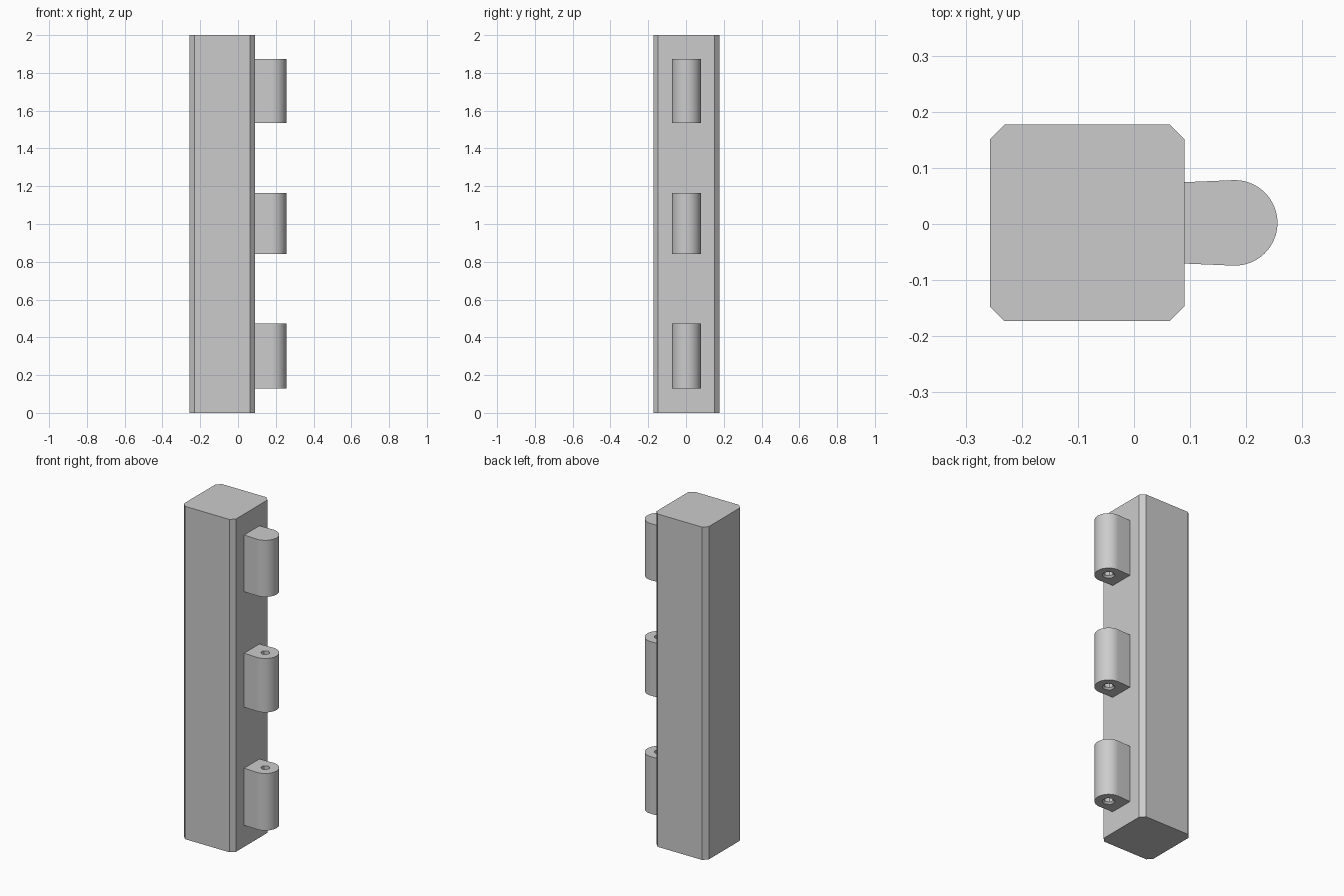
import bpy, bmesh, math

if "Cube" in bpy.data.objects:
    bpy.data.objects.remove(bpy.data.objects["Cube"])

grey = bpy.data.materials.new("plain grey")
grey.diffuse_color = (0.6, 0.6, 0.6, 1)
grey.use_nodes = True
grey.node_tree.nodes["Principled BSDF"].inputs["Base Color"].default_value = grey.diffuse_color
CY = 0.002               # depth centre of post and knuckles


def make_object(name, bm):
    bmesh.ops.recalc_face_normals(bm, faces=bm.faces)
    mesh = bpy.data.meshes.new(name)
    bm.to_mesh(mesh)
    bm.free()
    obj = bpy.data.objects.new(name, mesh)
    bpy.context.collection.objects.link(obj)
    mesh.materials.append(grey)
    return obj


def add_ring(bm, points, z):
    return [bm.verts.new((x, y, z)) for x, y in points]


def bridge(bm, a, b):
    for i in range(len(a)):
        j = (i + 1) % len(a)
        bm.faces.new((a[i], a[j], b[j], b[i]))


# Square post with chamfered upright corners
def make_post():
    x0, x1, h, c = -0.257, 0.09, 0.175, 0.026
    outline = [(x0 + c, -h), (x1 - c, -h), (x1, -h + c), (x1, h - c),
               (x1 - c, h), (x0 + c, h), (x0, h - c), (x0, -h + c)]
    outline = [(x, y + CY) for x, y in outline]
    bm = bmesh.new()
    low, high = add_ring(bm, outline, 0), add_ring(bm, outline, 2)
    bridge(bm, low, high)
    bm.faces.new(low)
    bm.faces.new(high)
    make_object("post", bm)


# Rounded hinge knuckle with a countersunk pin hole
def make_knuckle(name, z0, z1, through):
    cx, r, back = 0.1795, 0.0762, 0.09
    arc = [math.radians(-93 + 186 * i / 32) for i in range(33)]
    outline = [(cx + r * math.cos(a), CY + r * math.sin(a)) for a in arc]
    outline += [(back, CY + y) for y in (0.0725, 0.036, 0, -0.036, -0.0725)]
    angles = [math.atan2(y - CY, x - cx) for x, y in outline]

    def circle(rad):
        return [(cx + rad * math.cos(a), CY + rad * math.sin(a)) for a in angles]

    bm = bmesh.new()
    low, high = add_ring(bm, outline, z0), add_ring(bm, outline, z1)
    sink = add_ring(bm, circle(0.034), z0)
    bore = add_ring(bm, circle(0.024), z0 + 0.01)
    end = add_ring(bm, circle(0.024), z1 if through else z1 - 0.04)
    for a, b in ((low, high), (low, sink), (sink, bore), (bore, end)):
        bridge(bm, a, b)
    if through:
        bridge(bm, end, high)
    else:
        bm.faces.new(end)
        bm.faces.new(high)
    obj = make_object(name, bm)
    bpy.ops.object.select_all(action='DESELECT')
    obj.select_set(True)
    bpy.context.view_layer.objects.active = obj
    bpy.ops.object.shade_smooth_by_angle(angle=math.radians(30))


make_post()
make_knuckle("lower_knuckle", 0.13, 0.473, True)
make_knuckle("middle_knuckle", 0.84, 1.164, True)
make_knuckle("upper_knuckle", 1.534, 1.874, False)
